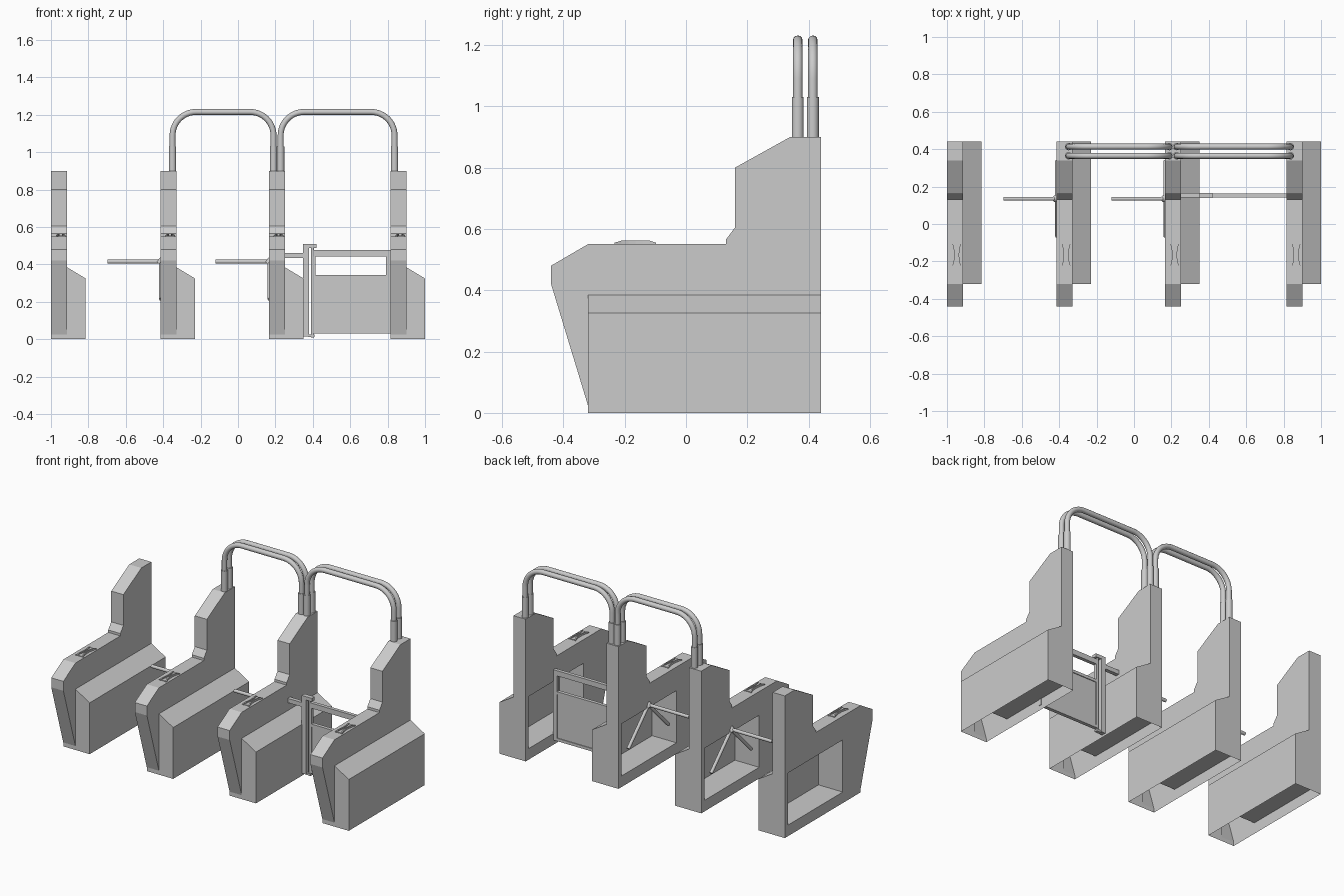
import bpy, bmesh, math
from mathutils import Vector

if "Cube" in bpy.data.objects:
    bpy.data.objects.remove(bpy.data.objects["Cube"])

LEFTS = [-1.0, -0.415, 0.165, 0.815]      # left side of each cabinet


def link(name, mesh, loc=(0, 0, 0)):
    ob = bpy.data.objects.new(name, mesh)
    ob.location = loc
    bpy.context.scene.collection.objects.link(ob)
    return ob


def prism(name, pts, axis, lo, hi, loc=(0, 0, 0)):
    """Extrude a 2D profile along an axis (remaining axes in x, y, z order)."""
    bm = bmesh.new()

    def put(p, d):
        c = list(p)
        c.insert(axis, d)
        return bm.verts.new(c)
    a = [put(p, lo) for p in pts]
    b = [put(p, hi) for p in pts]
    bm.faces.new(a)
    bm.faces.new(b[::-1])
    for i in range(len(pts)):
        j = (i + 1) % len(pts)
        bm.faces.new((a[i], b[i], b[j], a[j]))
    bmesh.ops.recalc_face_normals(bm, faces=bm.faces)
    me = bpy.data.meshes.new(name)
    bm.to_mesh(me)
    bm.free()
    return link(name, me, loc)


def box(name, x0, x1, y0, y1, z0, z1):
    return prism(name, [(x0, y0), (x1, y0), (x1, y1), (x0, y1)], 2, z0, z1)


def rod(name, p, q, r, sides=16):
    p, q = Vector(p), Vector(q)
    bm = bmesh.new()
    bmesh.ops.create_cone(bm, cap_ends=True, segments=sides, radius1=r,
                          radius2=r, depth=(q - p).length)
    for f in bm.faces:
        f.smooth = len(f.verts) == 4
    for e in bm.edges:
        e.smooth = all(f.smooth for f in e.link_faces)
    me = bpy.data.meshes.new(name)
    bm.to_mesh(me)
    bm.free()
    ob = link(name, me, (p + q) / 2)
    ob.rotation_mode = 'QUATERNION'
    ob.rotation_quaternion = (q - p).to_track_quat('Z', 'Y')
    return ob


# Cabinet shell: full-width side profile, carved to leave the low side housing
block = prism("cabinet", [(-.32, 0), (-.32, .025), (-.44, .42), (-.44, .48),
                          (-.32, .55), (.13, .55), (.13, .565), (.16, .605),
                          (.16, .80), (.34, .90), (.44, .90), (.44, 0)],
              0, 0, .185)
cutters = [
    prism("upper_cutter", [(.085, .385), (.185, .325), (.3, .256), (.3, 1.2),
                           (.085, 1.2)], 1, -1, 1),
    box("front_cutter", .085, .3, -1, -.32, -1, 1),
    prism("pocket_cutter", [(-.1, .07), (.17, .07), (.17, .32), (.075, .377),
                            (.075, .40), (-.1, .40)], 1, -.14, .41),
]
for c in cutters:
    c.hide_render = True
    m = block.modifiers.new(c.name, 'BOOLEAN')
    m.operation = 'DIFFERENCE'
    m.solver = 'EXACT'
    m.object = c
bpy.context.view_layer.update()
dg = bpy.context.evaluated_depsgraph_get()
shell = bpy.data.meshes.new_from_object(block.evaluated_get(dg))
for ob in cutters + [block]:
    bpy.data.objects.remove(ob)

# The shell is open underneath
bm = bmesh.new()
bm.from_mesh(shell)
under = [f for f in bm.faces if all(v.co.z < 1e-4 for v in f.verts)]
bmesh.ops.delete(bm, geom=under, context='FACES')
bm.to_mesh(shell)
bm.free()

for i, x in enumerate(LEFTS):
    link(f"cabinet_{i + 1}", shell, (x, 0, 0))
    # Card pad: two waisted ridges over a thin plate
    cx = x + .052
    for s in (-1, 1):
        outer = [(s * (.013 + .013 * (t / 3) ** 2), t * .0225) for t in range(-3, 4)]
        inner = [(s * (.006 + .010 * (t / 3) ** 2), t * .0225) for t in range(3, -4, -1)]
        ridge = prism(f"pad_ridge_{i + 1}", outer + inner, 2, 0, .012, (cx, -.165, .55))
        for v in ridge.data.vertices:      # taper the ends downwards
            if v.co.z > .01 and abs(v.co.y) > .06:
                v.co.z = .005
    prism(f"pad_plate_{i + 1}", [(-.016, -.065), (.016, -.065), (.008, 0),
                                 (.016, .065), (-.016, .065), (-.008, 0)],
          2, 0, .004, (cx, -.165, .55))

# Tripod turnstile arms
k = math.sqrt(.5) * .285
for x in LEFTS[1:3]:
    hub = Vector((x + .004, .135, .415))
    for d in ((-.288, 0, 0), (0, k, -k), (0, -k, -k)):
        rod("turnstile_arm", hub, hub + Vector(d), .0105)
    rod("turnstile_hub", hub + Vector((-.012, 0, -.012)),
        hub + Vector((.03, 0, .03)), .018)

# Overhead double hoops with sleeves
R, TOP = .125, 1.215
for xa, xb in ((-.35, .19), (.228, .837)):
    for y in (.3645, .4135):
        pts = [(xa, y, .95)]
        for cx, a0 in ((xa + R, 180), (xb - R, 90)):
            for n in range(13):
                a = math.radians(a0 - n * 7.5)
                pts.append((cx + R * math.cos(a), y, TOP - R + R * math.sin(a)))
        pts.append((xb, y, .95))
        cu = bpy.data.curves.new("hoop_rail", 'CURVE')
        cu.dimensions = '3D'
        cu.bevel_depth = .0158
        cu.bevel_resolution = 4
        cu.use_fill_caps = True
        sp = cu.splines.new('POLY')
        sp.points.add(len(pts) - 1)
        for p, co in zip(sp.points, pts):
            p.co = (*co, 1)
        link("hoop_rail", cu)
        for x in (xa, xb):
            rod("hoop_sleeve", (x, y, .895), (x, y, 1.03), .0195, 20)

# Side gate: wall bracket, post and hinge rod
Y = .153
box("gate_bracket", .245, .35, Y - .012, Y + .012, .435, .462)
box("gate_post", .348, .38, Y - .014, Y + .014, .015, .505)
box("gate_post_cap", .348, .42, Y - .014, Y + .014, .487, .508)
box("gate_foot", .375, .408, Y - .010, Y + .010, .012, .024)
rod("gate_hinge_rod", (.398, Y, .01), (.398, Y, .49), .008)
# Gate leaf: frame with open upper window and solid lower panel
box("gate_top_rail", .403, .818, Y - .011, Y + .011, .443, .476)
box("gate_mid_rail", .412, .79, Y - .011, Y + .011, .325, .343)
box("gate_bottom_rail", .412, .79, Y - .011, Y + .011, .03, .048)
box("gate_left_stile", .400, .414, Y - .011, Y + .011, .03, .443)
box("gate_right_stile", .79, .818, Y - .011, Y + .011, .03, .443)
box("gate_panel", .412, .792, Y - .006, Y + .006, .045, .33)
